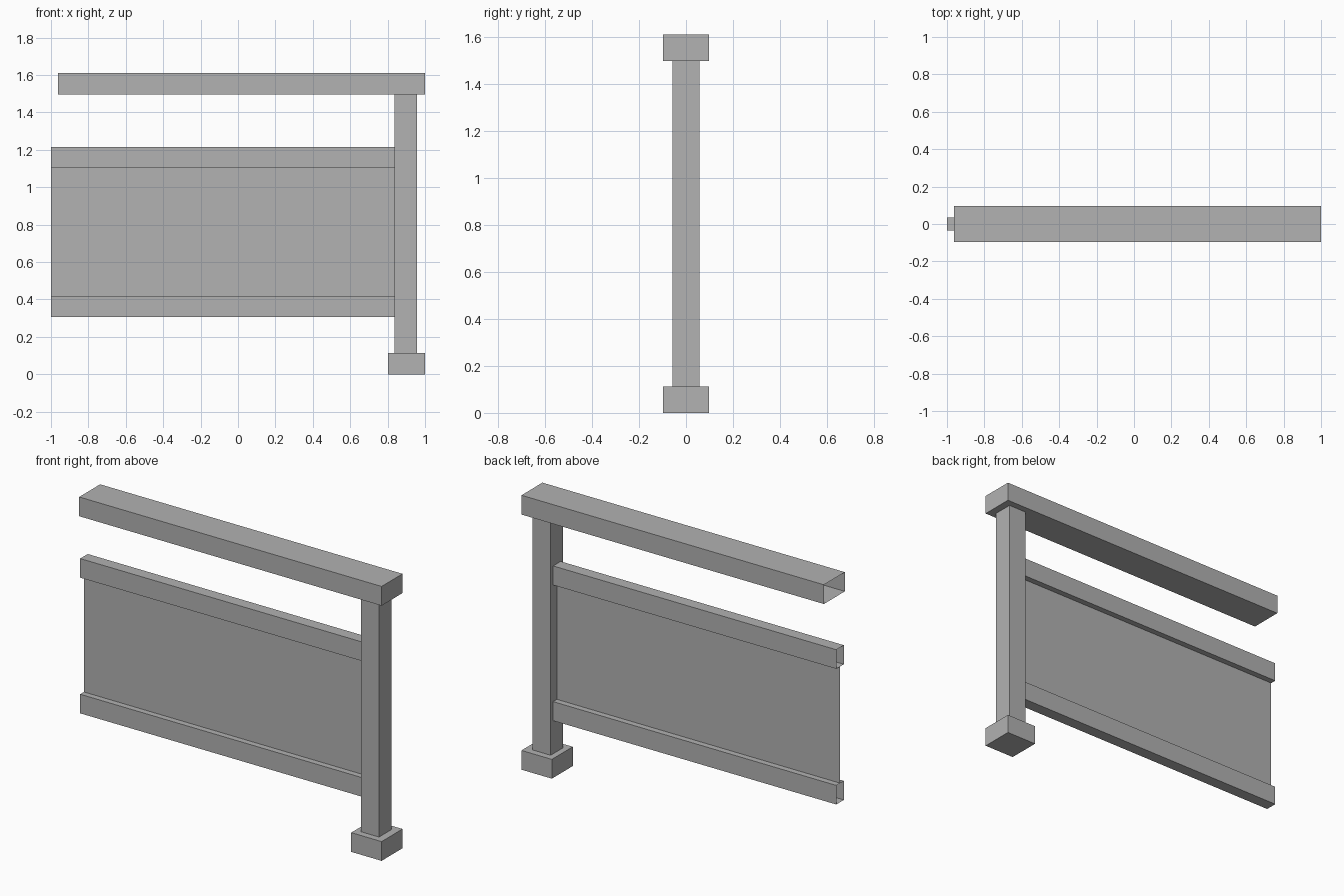
import bpy
import bmesh
from mathutils import Vector

default_cube = bpy.data.objects.get("Cube")
if default_cube:
    bpy.data.objects.remove(default_cube, do_unlink=True)

# Single matte grey
GREY = (0.445, 0.445, 0.445, 1.0)
grey = bpy.data.materials.new("plain grey")
grey.use_nodes = True
grey.diffuse_color = GREY
shader = grey.node_tree.nodes["Principled BSDF"]
shader.inputs["Base Color"].default_value = GREY
shader.inputs["Roughness"].default_value = 0.8


def add_object(name, bm):
    mesh = bpy.data.meshes.new(name)
    bm.to_mesh(mesh)
    bm.free()
    mesh.materials.append(grey)
    obj = bpy.data.objects.new(name, mesh)
    bpy.context.collection.objects.link(obj)
    return obj


def box(name, x, half_depth, z, open_sides=()):
    """Box spanning the x and z ranges; faces pointing along open_sides are removed."""
    bm = bmesh.new()
    bmesh.ops.create_cube(bm, size=1)
    bmesh.ops.scale(bm, vec=(x[1] - x[0], 2 * half_depth, z[1] - z[0]), verts=bm.verts)
    bmesh.ops.translate(bm, vec=(sum(x) / 2, 0, sum(z) / 2), verts=bm.verts)
    bm.normal_update()
    removed = [f for f in bm.faces
               if any(f.normal.dot(Vector(side)) > 0.9 for side in open_sides)]
    bmesh.ops.delete(bm, geom=removed, context="FACES")
    return add_object(name, bm)


LEFT_END, RIGHT_END = (-1, 0, 0), (1, 0, 0)
UP, DOWN = (0, 0, 1), (0, 0, -1)

BASE_TOP, HANDRAIL_BOTTOM = 0.113, 1.497
POST_X = (0.838, 0.956)
INFILL_X = (-1.0, POST_X[0])
LOWER_RAIL_Z = (0.307, 0.419)
UPPER_RAIL_Z = (1.103, 1.215)

# Post on its base block
box("post_base", (0.803, 1.0), 0.097, (0, BASE_TOP))
box("post", POST_X, 0.058, (BASE_TOP, HANDRAIL_BOTTOM), (UP, DOWN))

# Handrail, hollow at the end away from the post
box("handrail", (-0.963, 1.0), 0.097, (HANDRAIL_BOTTOM, 1.61), (LEFT_END,))

# Hollow rails that hold the infill panel
for rail_name, rail_z in (("lower_rail", LOWER_RAIL_Z), ("upper_rail", UPPER_RAIL_Z)):
    box(rail_name, INFILL_X, 0.035, rail_z, (LEFT_END, RIGHT_END))

# Thin infill sheet between the rails
sheet = bmesh.new()
bottom, top = LOWER_RAIL_Z[1], UPPER_RAIL_Z[0]
corners = [(INFILL_X[0], bottom), (INFILL_X[1], bottom), (INFILL_X[1], top), (INFILL_X[0], top)]
sheet.faces.new([sheet.verts.new((x, 0, z)) for x, z in corners])
add_object("infill_panel", sheet)
